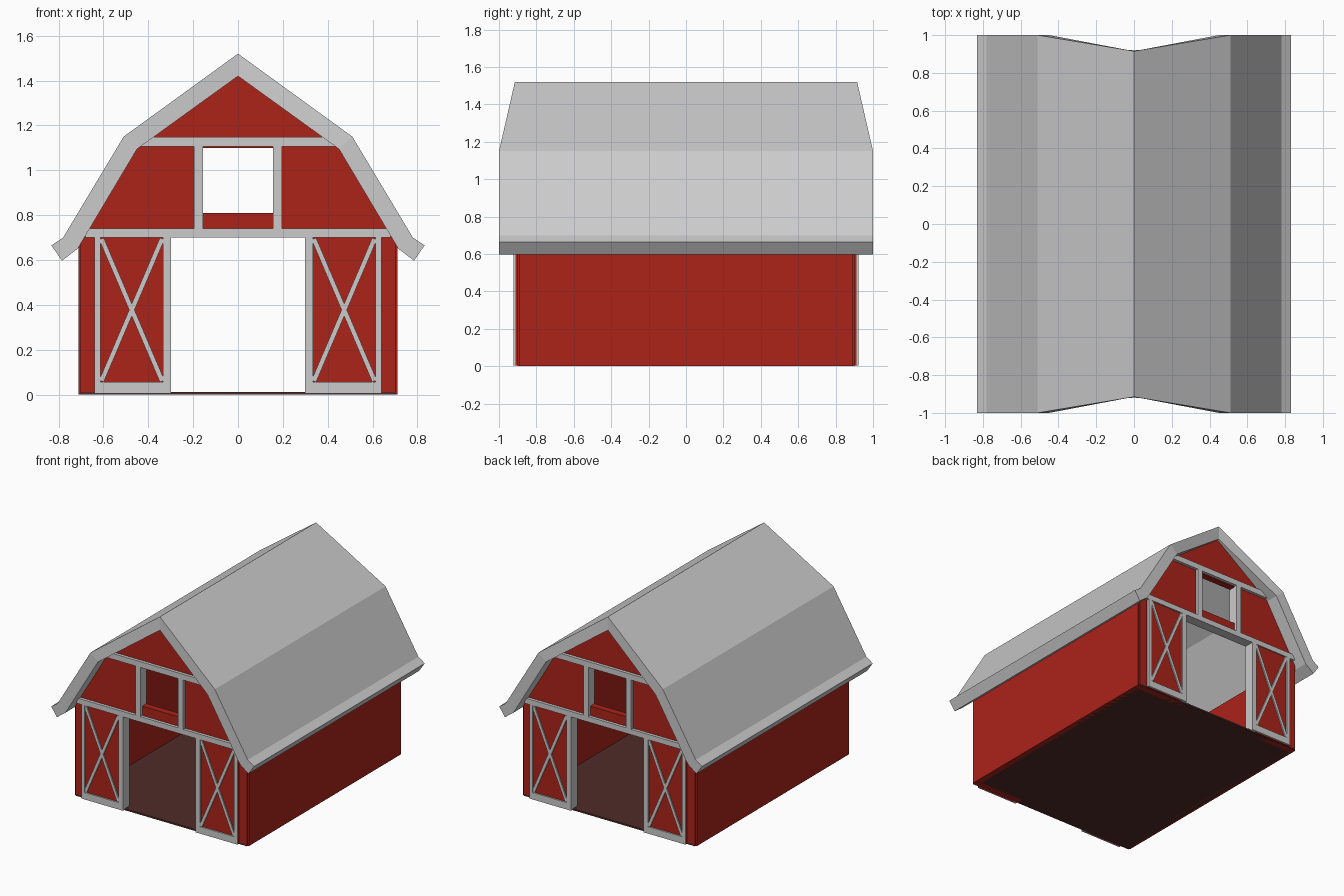
import bpy, bmesh
from mathutils import Vector

if "Cube" in bpy.data.objects:
    bpy.data.objects.remove(bpy.data.objects["Cube"])


def material(name, rgb):
    m = bpy.data.materials.new(name)
    m.diffuse_color = (*rgb, 1)
    m.use_nodes = True
    m.node_tree.nodes["Principled BSDF"].inputs["Base Color"].default_value = m.diffuse_color
    return m


RED = material("barn_red", (0.41, 0.017, 0.010))
DARK = material("dark_floor", (0.08, 0.025, 0.022))


def finish(name, bm, mat, mirror):
    bmesh.ops.recalc_face_normals(bm, faces=bm.faces)
    me = bpy.data.meshes.new(name)
    bm.to_mesh(me)
    bm.free()
    ob = bpy.data.objects.new(name, me)
    bpy.context.collection.objects.link(ob)
    if mat:
        me.materials.append(mat)
    if mirror:
        mod = ob.modifiers.new("Mirror", 'MIRROR')
        mod.use_axis = ['X' in mirror, 'Y' in mirror, False]
    return ob


def prism(name, pts, y0, y1, mat=None, mirror="XY"):
    """Extrude an (x, z) outline from y0 to y1."""
    bm = bmesh.new()
    face = bm.faces.new([bm.verts.new((x, y0, z)) for x, z in pts])
    ext = bmesh.ops.extrude_face_region(bm, geom=[face])["geom"]
    bmesh.ops.translate(bm, vec=(0, y1 - y0, 0),
                        verts=[v for v in ext if isinstance(v, bmesh.types.BMVert)])
    return finish(name, bm, mat, mirror)


def rect(x0, x1, z0, z1):
    return [(x0, z0), (x1, z0), (x1, z1), (x0, z1)]


def strip(a, b, half):
    a, b = Vector(a), Vector(b)
    d = (b - a).normalized() * half
    n = Vector((-d.y, d.x))
    return [a + n, a - n, b - n, b + n]


# gambrel roof shell: quarter profile, ridge ends pulled in
outer = [(0, 1.52, 0.915), (0.51, 1.15, 1), (0.78, 0.70, 1), (0.832, 0.665, 1)]
inner = [(0, 1.42, 0.915), (0.45, 1.095, 1), (0.715, 0.65, 1), (0.785, 0.597, 1)]
bm = bmesh.new()
grid = [[bm.verts.new((x, -y * s, z)) for s in (1, 0)]
        for x, z, y in outer + inner[::-1]]
for p, q in zip(grid, grid[1:]):
    bm.faces.new((p[0], q[0], q[1], p[1]))
for i in range(3):
    bm.faces.new((grid[i][0], grid[7 - i][0], grid[6 - i][0], grid[i + 1][0]))
finish("roof", bm, None, "XY")

# floor and side walls
prism("floor", rect(-0.70, 0.70, 0, 0.012), -0.90, 0.90, DARK, "")
prism("side_wall", rect(0.665, 0.712, 0, 0.68), -0.89, 0.89, RED, "X")

# end walls with door and window openings
prism("end_wall", [(0.30, 0), (0.703, 0), (0.703, 0.68), (0.46, 1.10), (0, 1.43),
                   (0, 1.10), (0.157, 1.10), (0.157, 0.81), (0, 0.81),
                   (0, 0.702), (0.30, 0.702)], -0.90, -0.85, RED)

# horizontal trim bands
prism("lower_band", rect(-0.68, 0.68, 0.70, 0.74), -0.922, -0.848, mirror="Y")
prism("upper_band", rect(-0.43, 0.43, 1.105, 1.148), -0.922, -0.848, mirror="Y")

# window and door posts
prism("window_post", rect(0.155, 0.196, 0.74, 1.105), -0.922, -0.848)
prism("door_post", rect(0.298, 0.335, 0.004, 0.70), -0.922, -0.848)

# barn door panels with framed cross braces
prism("door_panel", rect(0.33, 0.64, 0.004, 0.70), -0.912, -0.895, RED)
prism("panel_side_trim", rect(0.612, 0.64, 0.004, 0.70), -0.922, -0.911)
prism("panel_bottom_trim", rect(0.33, 0.615, 0.004, 0.055), -0.922, -0.911)
prism("panel_brace_up", strip((0.338, 0.06), (0.609, 0.695), 0.011), -0.921, -0.911)
prism("panel_brace_down", strip((0.338, 0.695), (0.609, 0.06), 0.011), -0.9205, -0.911)
